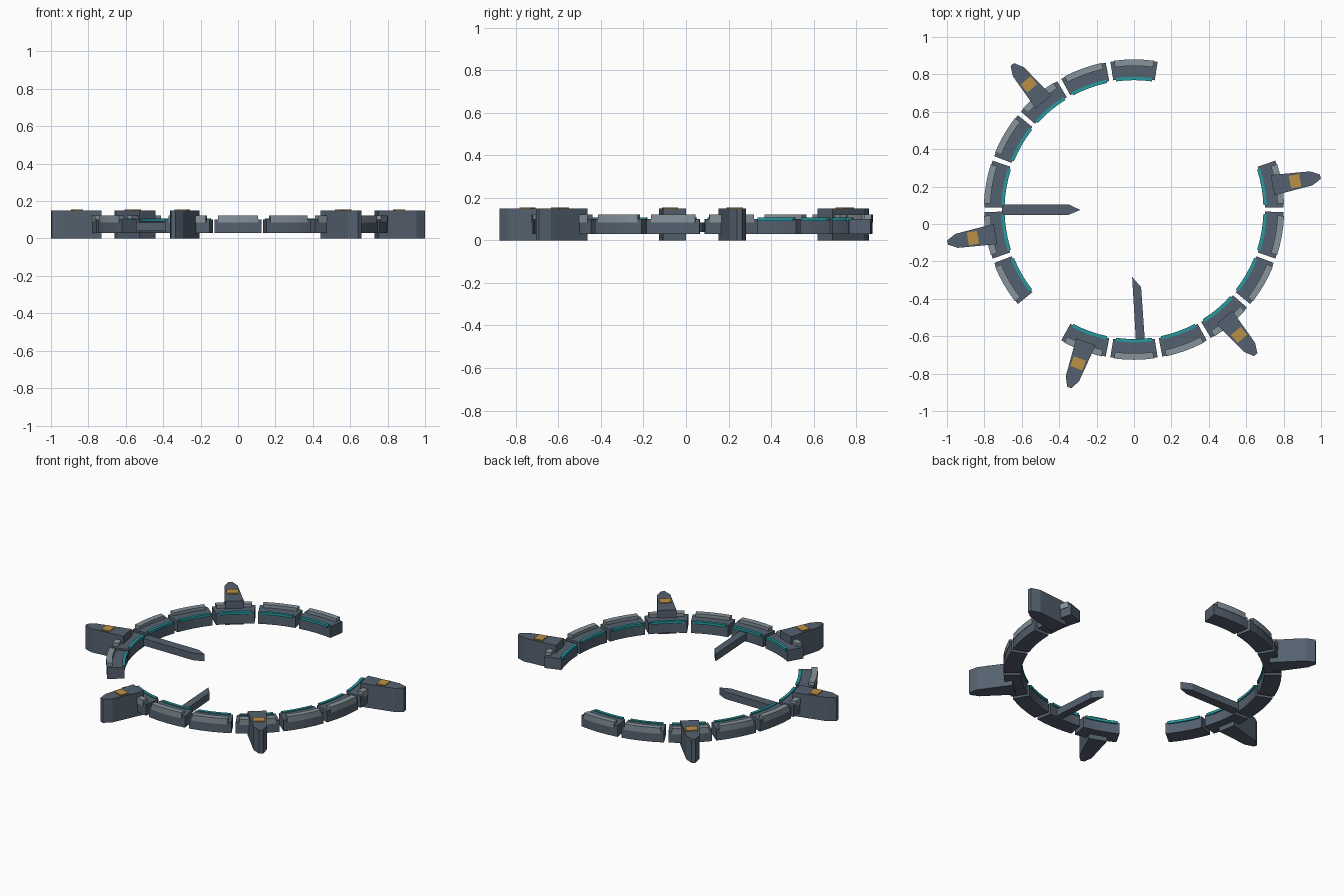
import bpy, bmesh, math
from mathutils import Matrix

if "Cube" in bpy.data.objects:
    bpy.data.objects.remove(bpy.data.objects["Cube"])

CY = 0.077  # ring centre on y


def material(name, rgb):
    m = bpy.data.materials.new(name)
    m.diffuse_color = (*rgb, 1)
    m.use_nodes = True
    m.node_tree.nodes["Principled BSDF"].inputs["Base Color"].default_value = m.diffuse_color
    return m


HULL = material("dark_hull", (0.09, 0.12, 0.16))
TRIM = material("light_trim", (0.24, 0.29, 0.33))
GLOW = material("teal_glow", (0.02, 0.32, 0.35))
AMBER = material("amber_panel", (0.50, 0.28, 0.06))


def prism(name, outline, z0, z1, mat, angle=0.0):
    """Extrude a flat outline from z0 to z1, turned about the ring centre."""
    bm = bmesh.new()
    face = bm.faces.new([bm.verts.new((x, y, z0)) for x, y in outline])
    ext = bmesh.ops.extrude_face_region(bm, geom=[face])
    for v in ext["geom"]:
        if isinstance(v, bmesh.types.BMVert):
            v.co.z = z1
    bmesh.ops.recalc_face_normals(bm, faces=bm.faces)
    turn = Matrix.Translation((0, CY, 0)) @ Matrix.Rotation(math.radians(angle), 4, 'Z')
    bmesh.ops.transform(bm, matrix=turn, verts=bm.verts)
    me = bpy.data.meshes.new(name)
    bm.to_mesh(me)
    bm.free()
    me.materials.append(mat)
    ob = bpy.data.objects.new(name, me)
    bpy.context.collection.objects.link(ob)
    return ob


def arc(r0, r1, half, steps=4):
    """Outline of an arc band centred on the +x direction."""
    angs = [math.radians(-half + 2 * half * i / steps) for i in range(steps + 1)]
    outer = [(r1 * math.cos(a), r1 * math.sin(a)) for a in angs]
    inner = [(r0 * math.cos(a), r0 * math.sin(a)) for a in reversed(angs)]
    return outer + inner


# Two broken runs of ring segments, each with outer trim and inner light strip
for a in list(range(90, 211, 20)) + list(range(250, 371, 20)):
    prism("ring_segment", arc(0.70, 0.80, 9.1), 0.03, 0.102, HULL, a)
    prism("outer_trim", arc(0.768, 0.803, 7.6), 0.085, 0.122, TRIM, a)
    prism("light_strip", arc(0.692, 0.71, 8.0), 0.092, 0.108, GLOW, a)

# Outer docking pylons: tapered blocks with blunt points and amber panels
side = [(0.752, 0.055), (0.962, 0.038), (1.012, 0.012)]
pylon = [(r, -w) for r, w in side] + [(r, w) for r, w in reversed(side)]
panel = [(0.847, -0.034), (0.902, -0.034), (0.902, 0.034), (0.847, 0.034)]
for a in (10, 130, 190, 250, 310):
    prism("pylon", pylon, 0.0, 0.15, HULL, a)
    prism("pylon_panel", panel, 0.145, 0.156, AMBER, a)

# Inward spars
prism("left_spar", [(0.705, -0.028), (0.705, 0.028), (0.35, 0.028),
                    (0.287, 0.002), (0.35, -0.028)], 0.04, 0.085, HULL, 180)
prism("front_spar", [(0.01, -0.70), (0.058, -0.70), (0.038, -0.415),
                     (-0.010, -0.36)], 0.04, 0.085, HULL)
